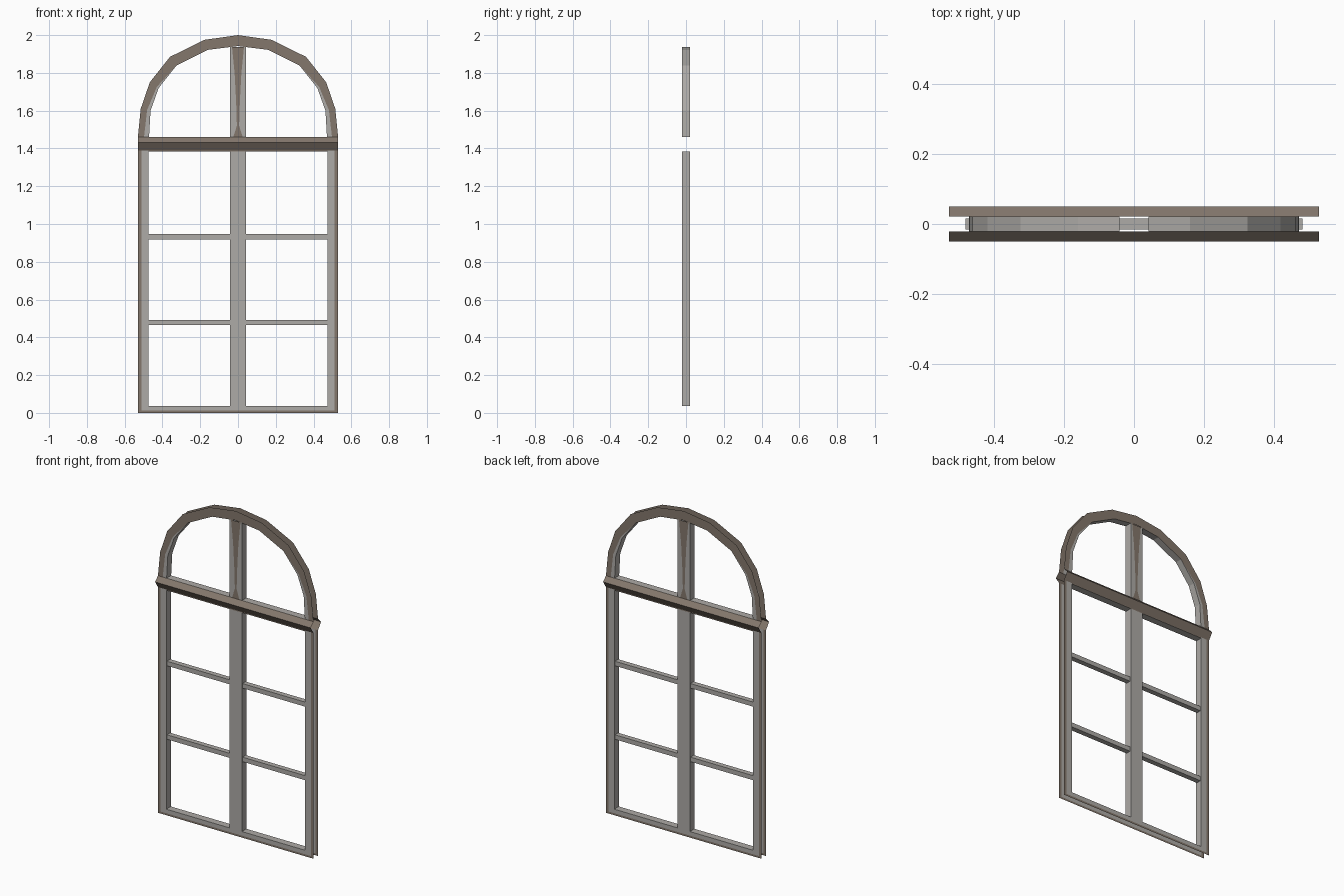
import bpy
from mathutils import Vector

if "Cube" in bpy.data.objects:
    bpy.data.objects.remove(bpy.data.objects["Cube"])


def material(name, rgb):
    m = bpy.data.materials.new(name)
    m.diffuse_color = (*rgb, 1)
    m.use_nodes = True
    m.node_tree.nodes["Principled BSDF"].inputs["Base Color"].default_value = m.diffuse_color
    return m


MATS = [material("worn brown", (0.23, 0.185, 0.15)),
        material("pale grey", (0.42, 0.405, 0.385))]
BROWN, GREY = 0, 1
D = 0.022          # half depth of the frame


class Part:
    """Collects faces and turns them into one object."""

    def __init__(self):
        self.v, self.f, self.m = [], [], []

    def face(self, pts, mat, want):
        # wind the face so that its normal points along 'want'
        p = [Vector(q) for q in pts]
        n = Vector()
        for i in range(1, len(p) - 1):
            n += (p[i] - p[0]).cross(p[i + 1] - p[0])
        if n.dot(Vector(want)) < 0:
            p.reverse()
        s = len(self.v)
        self.v += p
        self.f.append(list(range(s, s + len(p))))
        self.m.append(mat)

    def plates(self, xz, mat):
        # same outline on the front and on the back
        for s in (-1, 1):
            self.face([(x, s * D, z) for x, z in xz], mat, (0, s, 0))

    def rect(self, x0, x1, z0, z1, mat):
        self.plates([(x0, z0), (x1, z0), (x1, z1), (x0, z1)], mat)

    def reveal(self, a, b, centre, mat=GREY):
        # strip through the depth of the frame, facing the opening
        mid = ((a[0] + b[0]) / 2, (a[1] + b[1]) / 2)
        self.face([(a[0], -D, a[1]), (b[0], -D, b[1]), (b[0], D, b[1]), (a[0], D, a[1])],
                  mat, (centre[0] - mid[0], 0, centre[1] - mid[1]))

    def build(self, name):
        me = bpy.data.meshes.new(name)
        me.from_pydata(self.v, [], self.f)
        for m in MATS:
            me.materials.append(m)
        for p, i in zip(me.polygons, self.m):
            p.material_index = i
        ob = bpy.data.objects.new(name, me)
        bpy.context.collection.objects.link(ob)


# measurements
W, IN, MUL = 0.53, 0.473, 0.042
SILL, HEAD, BAR = 0.037, 1.385, 1.46
outer = [(0.53, BAR), (0.515, 1.61), (0.467, 1.75), (0.36, 1.885), (0.177, 1.975), (0, 2)]
inner = [(0.471, BAR), (0.463, 1.60), (0.42, 1.72), (0.325, 1.84), (0.16, 1.922), (0, 1.942)]
bare = [0.45, 0.35, 0.2, 0, 0, 0]      # share of the arch face worn to grey

# arch, with grey inner edge near its feet
arch = Part()
for s in (-1, 1):
    o = [(s * x, z) for x, z in outer]
    n = [(s * x, z) for x, z in inner]
    c = [(a[0] + (b[0] - a[0]) * t, a[1] + (b[1] - a[1]) * t) for a, b, t in zip(n, o, bare)]
    for i in range(5):
        arch.plates([o[i], o[i + 1], c[i + 1], c[i]], BROWN)
        if bare[i]:
            g = [c[i], c[i + 1], n[i + 1], n[i]] if bare[i + 1] else [c[i], n[i + 1], n[i]]
            arch.plates(g, GREY)
        end = n[i + 1] if i < 4 else (s * MUL, 1.938)
        arch.reveal(n[i], end, (s * 0.25, 1.6))
    arch.reveal((s * MUL, BAR), (s * 0.471, BAR), (s * 0.25, 1.6))
    arch.reveal((s * MUL, BAR), (s * MUL, 1.938), (s * 0.25, 1.6))
arch.build("arch_frame")

# lower frame: brown outer edges, grey inside
frame = Part()
for s in (-1, 1):
    frame.rect(s * 0.512, s * W, 0, 1.39, BROWN)
    frame.rect(s * IN, s * 0.512, 0.012, 1.39, GREY)
    c = (s * 0.25, 0.7)
    frame.reveal((s * MUL, SILL), (s * IN, SILL), c)
    frame.reveal((s * MUL, HEAD), (s * IN, HEAD), c)
    frame.reveal((s * IN, SILL), (s * IN, HEAD), c)
    frame.reveal((s * MUL, SILL), (s * MUL, HEAD), c)
frame.rect(-0.512, 0.512, 0, 0.012, BROWN)
frame.rect(-IN, IN, 0.012, SILL, GREY)
frame.rect(-IN, IN, HEAD, 1.39, BROWN)
frame.build("lower_frame")

# central mullion, with a brown stain on the upper part
mullion = Part()
mullion.rect(-MUL, MUL, SILL, HEAD, GREY)
stain = [(BAR, 0.025), (1.52, 0.006), (1.65, 0.01), (1.80, 0.018), (1.938, 0.032)]
for (z0, w0), (z1, w1) in zip(stain, stain[1:]):
    mullion.plates([(-w0, z0), (w0, z0), (w1, z1), (-w1, z1)], BROWN)
    for s in (-1, 1):
        mullion.plates([(s * w0, z0), (s * MUL, z0), (s * MUL, z1), (s * w1, z1)], GREY)
mullion.build("mullion")

# ridged crossbar on front and back
bar = Part()
for s in (-1, 1):
    for z, up in ((BAR, 1), (1.39, -1)):
        bar.face([(-W, s * D, z), (W, s * D, z), (W, s * 0.05, 1.432), (-W, s * 0.05, 1.432)],
                 BROWN, (0, s, up))
bar.build("crossbar")

# thin horizontal glazing bars, open at the ends
for k, z in enumerate((0.479, 0.932)):
    g = Part()
    h, d, x = 0.014, 0.016, 0.483
    for s in (-1, 1):
        g.face([(-x, s * d, z - h), (x, s * d, z - h), (x, s * d, z + h), (-x, s * d, z + h)],
               GREY, (0, s, 0))
        g.face([(-x, -d, z + s * h), (x, -d, z + s * h), (x, d, z + s * h), (-x, d, z + s * h)],
               GREY, (0, 0, s))
    g.build(f"glazing_bar_{k + 1}")
